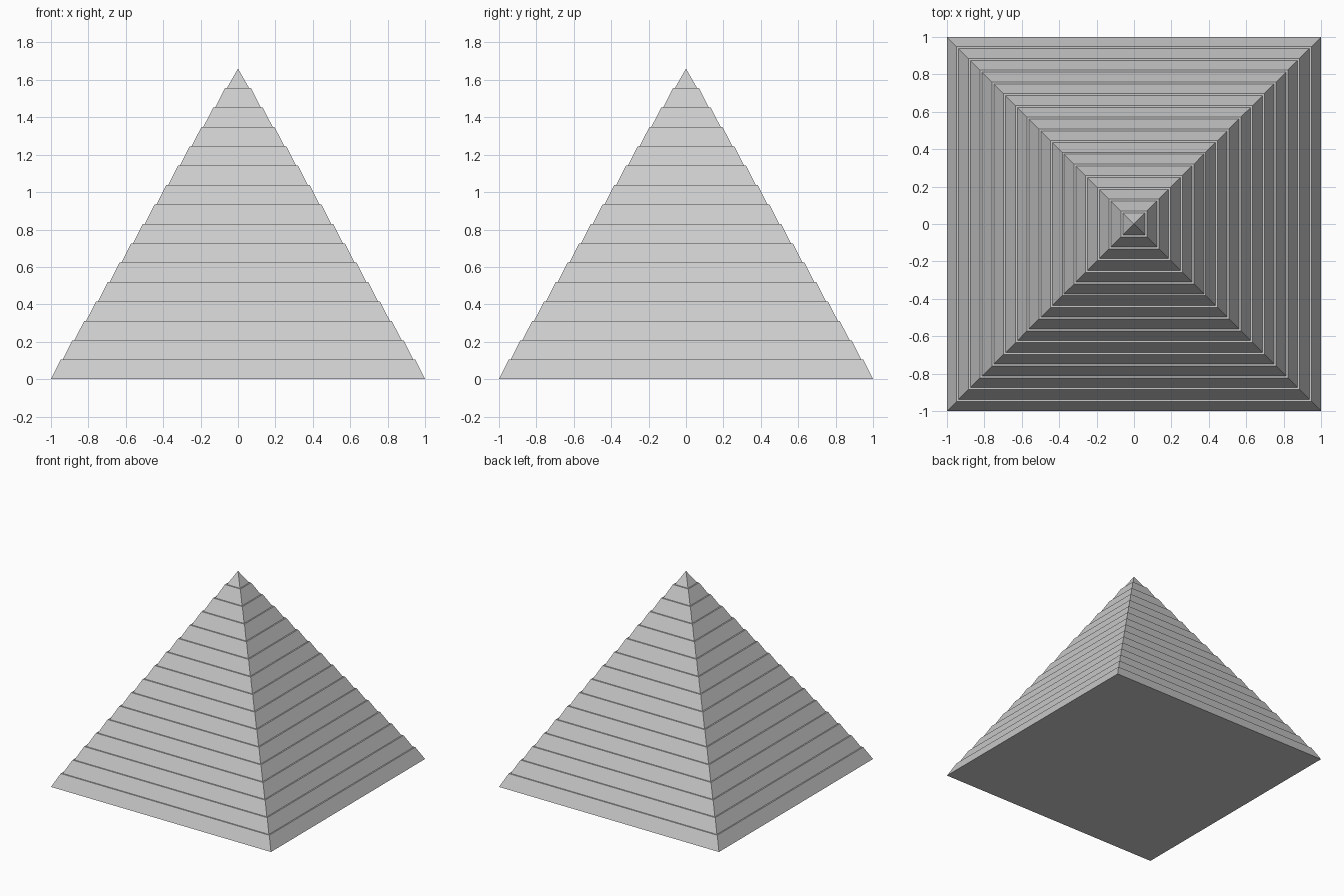
import bpy, bmesh

if "Cube" in bpy.data.objects:
    bpy.data.objects.remove(bpy.data.objects["Cube"])

LAYERS = 16
HEIGHT = 1.66
STEP = 0.0627      # base half-width lost per layer
LEDGE = 0.0105     # flat tread on top of each layer
dz = HEIGHT / LAYERS

bm = bmesh.new()


def square_ring(half, z):
    return [bm.verts.new((sx * half, sy * half, z))
            for sx, sy in ((-1, -1), (1, -1), (1, 1), (-1, 1))]


def bridge(low, high):
    for i in range(4):
        j = (i + 1) % 4
        bm.faces.new((low[i], low[j], high[j], high[i]))


# base slab and sloping courses, each with a narrow flat ledge
ring = square_ring(1.0, 0.0)
bm.faces.new(ring[::-1])
for k in range(1, LAYERS):
    half = 1.0 - STEP * k
    outer = square_ring(half + LEDGE, dz * k)
    inner = square_ring(half, dz * k)
    bridge(ring, outer)
    bridge(outer, inner)
    ring = inner

# pointed capstone
apex = bm.verts.new((0, 0, HEIGHT))
for i in range(4):
    bm.faces.new((ring[i], ring[(i + 1) % 4], apex))

mesh = bpy.data.meshes.new("stepped_pyramid")
bm.to_mesh(mesh)
bm.free()
bpy.context.collection.objects.link(bpy.data.objects.new("stepped_pyramid", mesh))
